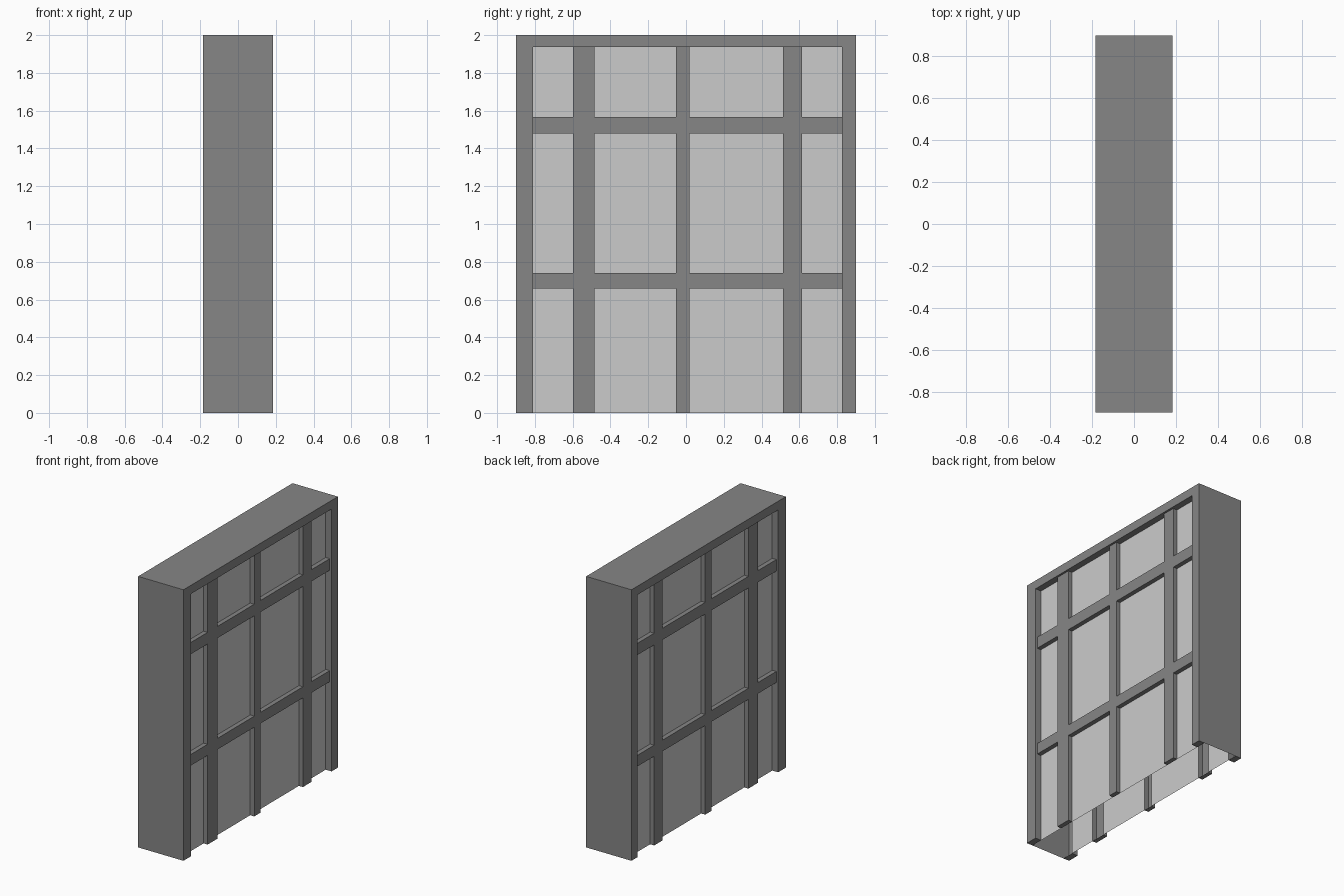
import bpy, bmesh
from mathutils import Vector

if "Cube" in bpy.data.objects:
    bpy.data.objects.remove(bpy.data.objects["Cube"])

X_FRAME, X_BAR, X_PANE = 0.185, 0.17, 0.137   # depths of border, bars, panes
YS = [-0.9, -0.81, -0.597, -0.484, -0.053, 0.019, 0.514, 0.614, 0.827, 0.9]
ZS = [0, 0.658, 0.74, 1.48, 1.566, 1.936, 2.0]


def material(name, grey):
    mat = bpy.data.materials.new(name)
    mat.diffuse_color = (grey, grey, grey, 1)
    mat.use_nodes = True
    mat.node_tree.nodes["Principled BSDF"].inputs["Base Color"].default_value = mat.diffuse_color
    return mat


MATERIALS = [material("dark_frame", 0.24), material("light_pane", 0.55)]


def quad(bm, pts, normal, mat=0):
    """Add a quad, wound so that it faces the given direction."""
    f = bm.faces.new([bm.verts.new(p) for p in pts])
    f.material_index = mat
    f.normal_update()
    if f.normal.dot(Vector(normal)) < 0:
        f.normal_flip()


def make_object(name, bm):
    bmesh.ops.remove_doubles(bm, verts=bm.verts, dist=1e-5)
    mesh = bpy.data.meshes.new(name)
    for mat in MATERIALS:
        mesh.materials.append(mat)
    bm.to_mesh(mesh)
    bm.free()
    obj = bpy.data.objects.new(name, mesh)
    bpy.context.collection.objects.link(obj)
    mod = obj.modifiers.new("both_sides", 'MIRROR')
    mod.use_axis = (True, False, False)
    return obj


def depth(i, j):
    """Depth of a cell: outer border, bar or pane."""
    if i in (0, len(YS) - 2) or j == len(ZS) - 2:
        return X_FRAME
    return X_BAR if i % 2 == 0 or j % 2 == 1 else X_PANE


# Window lattice: stepped border, bars and recessed panes
bm = bmesh.new()
for i in range(len(YS) - 1):
    for j in range(len(ZS) - 1):
        y0, y1, z0, z1 = YS[i], YS[i + 1], ZS[j], ZS[j + 1]
        x = depth(i, j)
        quad(bm, [(x, y0, z0), (x, y1, z0), (x, y1, z1), (x, y0, z1)], (1, 0, 0),
             1 if x == X_PANE else 0)
        # step to the next cell along y
        if i < len(YS) - 2 and depth(i + 1, j) != x:
            n = depth(i + 1, j)
            quad(bm, [(x, y1, z0), (n, y1, z0), (n, y1, z1), (x, y1, z1)], (0, x - n, 0))
        # step to the next cell along z
        if j < len(ZS) - 2 and depth(i, j + 1) != x:
            n = depth(i, j + 1)
            quad(bm, [(x, y0, z1), (n, y0, z1), (n, y1, z1), (x, y1, z1)], (0, 0, x - n))
        # foot of each post
        if j == 0 and x > X_PANE:
            quad(bm, [(X_PANE, y0, 0), (x, y0, 0), (x, y1, 0), (X_PANE, y1, 0)], (0, 0, -1))
make_object("window_lattice", bm)

# Outer casing: thin top and end walls, open underneath
bm = bmesh.new()
for y in (YS[0], YS[-1]):
    quad(bm, [(0, y, 0), (X_FRAME, y, 0), (X_FRAME, y, 2), (0, y, 2)], (0, y, 0))
quad(bm, [(0, YS[0], 2), (X_FRAME, YS[0], 2), (X_FRAME, YS[-1], 2), (0, YS[-1], 2)], (0, 0, 1))
make_object("outer_casing", bm)
